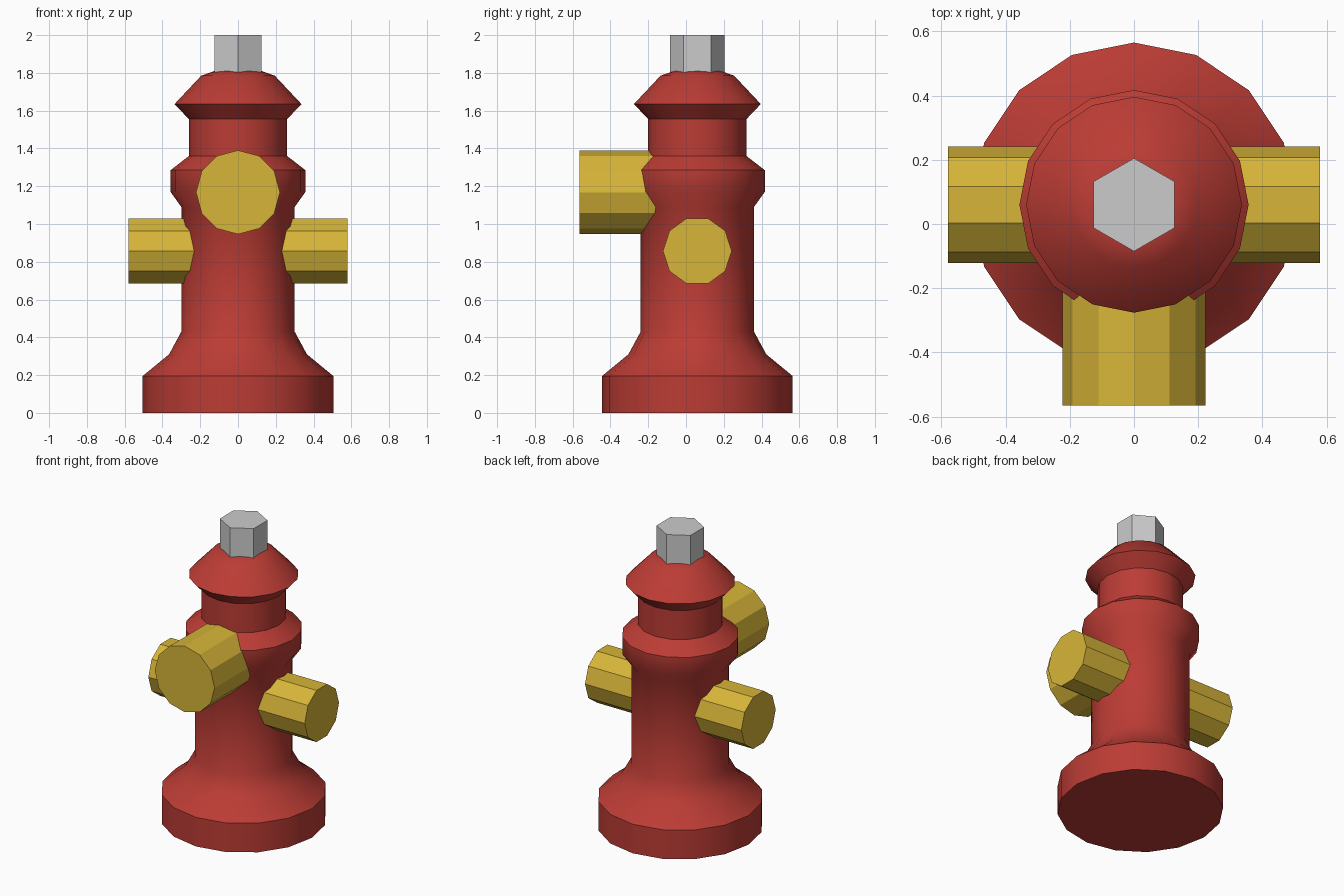
import bpy, bmesh, math
from mathutils import Matrix, Vector

if "Cube" in bpy.data.objects:
    bpy.data.objects.remove(bpy.data.objects["Cube"])

AXIS_Y = 0.06


def material(name, rgb):
    m = bpy.data.materials.new(name)
    m.diffuse_color = (*rgb, 1)
    m.use_nodes = True
    m.node_tree.nodes["Principled BSDF"].inputs["Base Color"].default_value = m.diffuse_color
    return m


def finish(bm, name, mat=None):
    bmesh.ops.recalc_face_normals(bm, faces=bm.faces[:])
    me = bpy.data.meshes.new(name)
    bm.to_mesh(me)
    bm.free()
    ob = bpy.data.objects.new(name, me)
    bpy.context.collection.objects.link(ob)
    if mat:
        me.materials.append(mat)
    return ob


def prism(name, sides, radius, start, end, up, mat=None):
    """Capped prism from start to end; one corner points along 'up'."""
    start, end, u = Vector(start), Vector(end), Vector(up)
    v = (end - start).normalized().cross(u)
    bm = bmesh.new()
    rings = []
    for c in (start, end):
        rings.append([bm.verts.new(c + radius * (math.cos(a) * u + math.sin(a) * v))
                      for a in (math.tau * i / sides for i in range(sides))])
        bm.faces.new(rings[-1])
    for i in range(sides):
        j = (i + 1) % sides
        bm.faces.new((rings[0][i], rings[0][j], rings[1][j], rings[1][i]))
    return finish(bm, name, mat)


red = material("red_paint", (0.5, 0.045, 0.035))
yellow = material("yellow_paint", (0.68, 0.46, 0.04))

# Body: 16-sided lathe from base flange up to bonnet
profile = [(0, 0), (0.505, 0), (0.505, 0.195), (0.365, 0.31), (0.30, 0.43),
           (0.30, 1.09), (0.357, 1.17), (0.357, 1.285), (0.26, 1.36),
           (0.26, 1.555), (0.336, 1.635), (0.195, 1.785), (0.125, 1.81), (0, 1.81)]
bm = bmesh.new()
verts = [bm.verts.new((r, 0, z)) for r, z in profile]
edges = [bm.edges.new(p) for p in zip(verts, verts[1:])]
bmesh.ops.spin(bm, geom=verts + edges, cent=(0, 0, 0), axis=(0, 0, 1),
               angle=math.tau, steps=16, use_duplicate=False)
bmesh.ops.remove_doubles(bm, verts=bm.verts[:], dist=0.0005)
bmesh.ops.translate(bm, verts=bm.verts[:], vec=(0, AXIS_Y, 0))
body = finish(bm, "body", red)
bpy.context.view_layer.objects.active = body
body.select_set(True)
bpy.ops.object.shade_smooth_by_angle(angle=math.radians(40))

# Front outlet: large 12-sided nozzle
prism("front_outlet", 12, 0.222, (0, AXIS_Y, 1.168), (0, -0.565, 1.168), (0, 0, 1), yellow)

# Side outlets: smaller 10-sided nozzles
for side, s in (("right", 1), ("left", -1)):
    prism(side + "_outlet", 10, 0.182, (0.1 * s, AXIS_Y, 0.857),
          (0.58 * s, AXIS_Y, 0.857), (0, 1, 0), yellow)

# Operating nut on top
prism("top_nut", 6, 0.145, (0, AXIS_Y, 1.78), (0, AXIS_Y, 2.0), (0, 1, 0))
